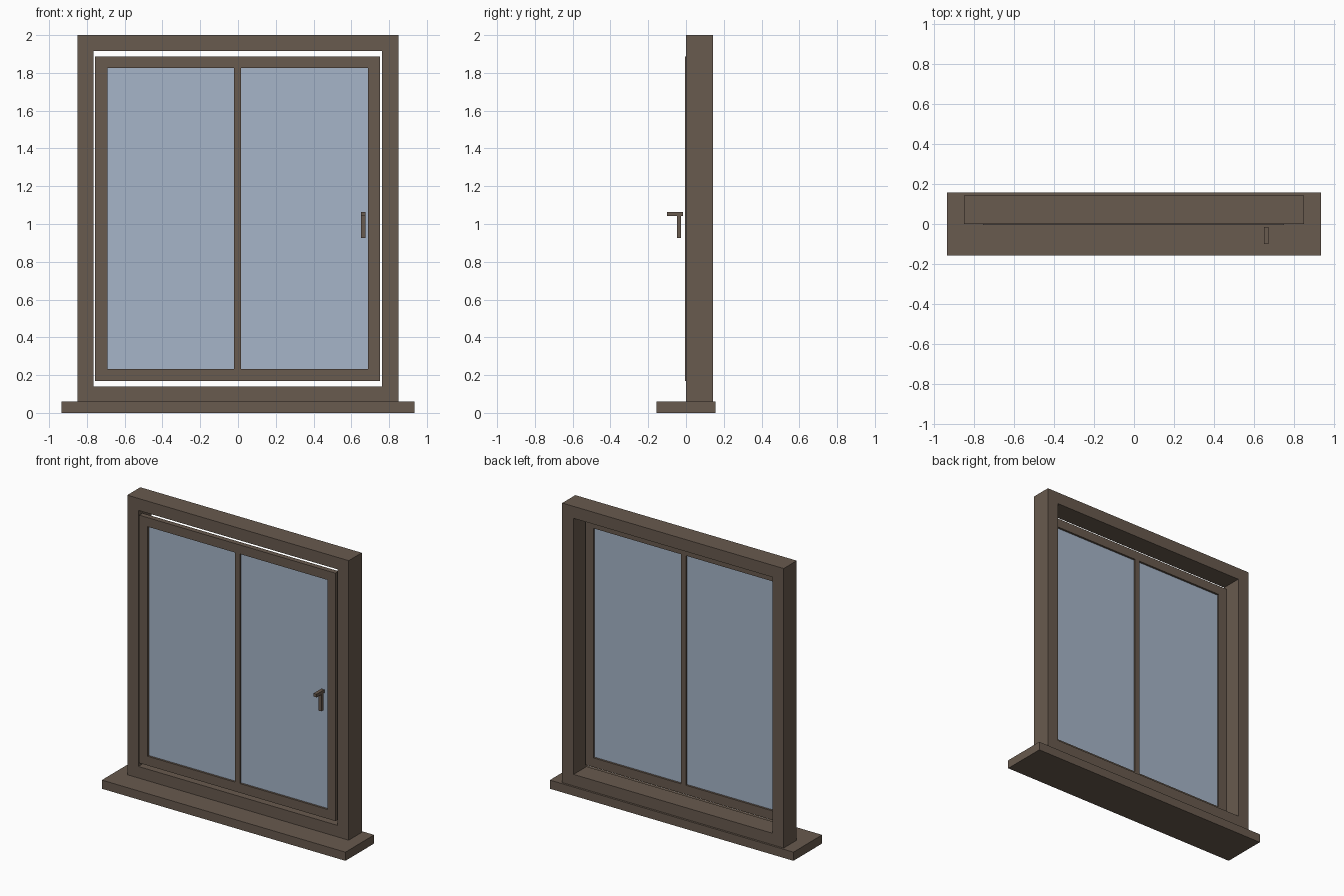
import bpy
import bmesh

cube = bpy.data.objects.get("Cube")
if cube:
    bpy.data.objects.remove(cube, do_unlink=True)


def make_material(name, rgb):
    mat = bpy.data.materials.new(name)
    mat.use_nodes = True
    color = (*rgb, 1.0)
    mat.diffuse_color = color
    mat.node_tree.nodes["Principled BSDF"].inputs["Base Color"].default_value = color
    return mat


brown = make_material("brown_paint", (0.14, 0.103, 0.077))
blue = make_material("pale_blue_glass", (0.38, 0.46, 0.58))


def finish(name, bm, mat):
    bmesh.ops.recalc_face_normals(bm, faces=bm.faces)
    mesh = bpy.data.meshes.new(name)
    bm.to_mesh(mesh)
    bm.free()
    mesh.materials.append(mat)
    obj = bpy.data.objects.new(name, mesh)
    bpy.context.collection.objects.link(obj)
    return obj


def box(name, xs, ys, zs, mat=brown):
    """Box between the given limits on each axis."""
    bm = bmesh.new()
    bmesh.ops.create_cube(bm, size=1)
    for v in bm.verts:
        v.co = [lim[0] if c < 0 else lim[1] for c, lim in zip(v.co, (xs, ys, zs))]
    return finish(name, bm, mat)


def ring(name, outer, inner, ys, mat=brown):
    """Rectangular border; outer and inner are (x0, x1, z0, z1)."""
    bm = bmesh.new()

    def loop(rect, y):
        x0, x1, z0, z1 = rect
        return [bm.verts.new((x, y, z)) for x, z in ((x0, z0), (x1, z0), (x1, z1), (x0, z1))]

    loops = [loop(outer, ys[0]), loop(inner, ys[0]), loop(inner, ys[1]), loop(outer, ys[1])]
    for a, b in zip(loops, loops[1:] + loops[:1]):
        for i in range(4):
            j = (i + 1) % 4
            bm.faces.new((a[i], a[j], b[j], b[i]))
    return finish(name, bm, mat)


# Sill and fixed outer frame
box("sill", (-0.935, 0.935), (-0.157, 0.157), (0, 0.06))
ring("outer_frame", (-0.85, 0.85, 0.06, 2.0), (-0.765, 0.763, 0.14, 1.917), (0, 0.143))

# Sash with its centre bar, separated from the frame by a narrow gap
pane = (-0.692, 0.688, 0.232, 1.825)
depth = (-0.004, 0.032)
ring("sash", (-0.756, 0.751, 0.168, 1.888), pane, depth)
box("centre_bar", (-0.021, 0.017), depth, pane[2:])

# Glass panes
for name, xs in (("left_glass", (0.017, pane[1])), ("right_glass", (pane[0], -0.021))):
    box(name, xs, (0.010, 0.018), pane[2:], blue)

# Handle
box("handle_spindle", (0.65, 0.674), (-0.1, -0.016), (1.042, 1.064))
box("handle_grip", (0.65, 0.674), (-0.048, -0.026), (0.925, 1.042))
